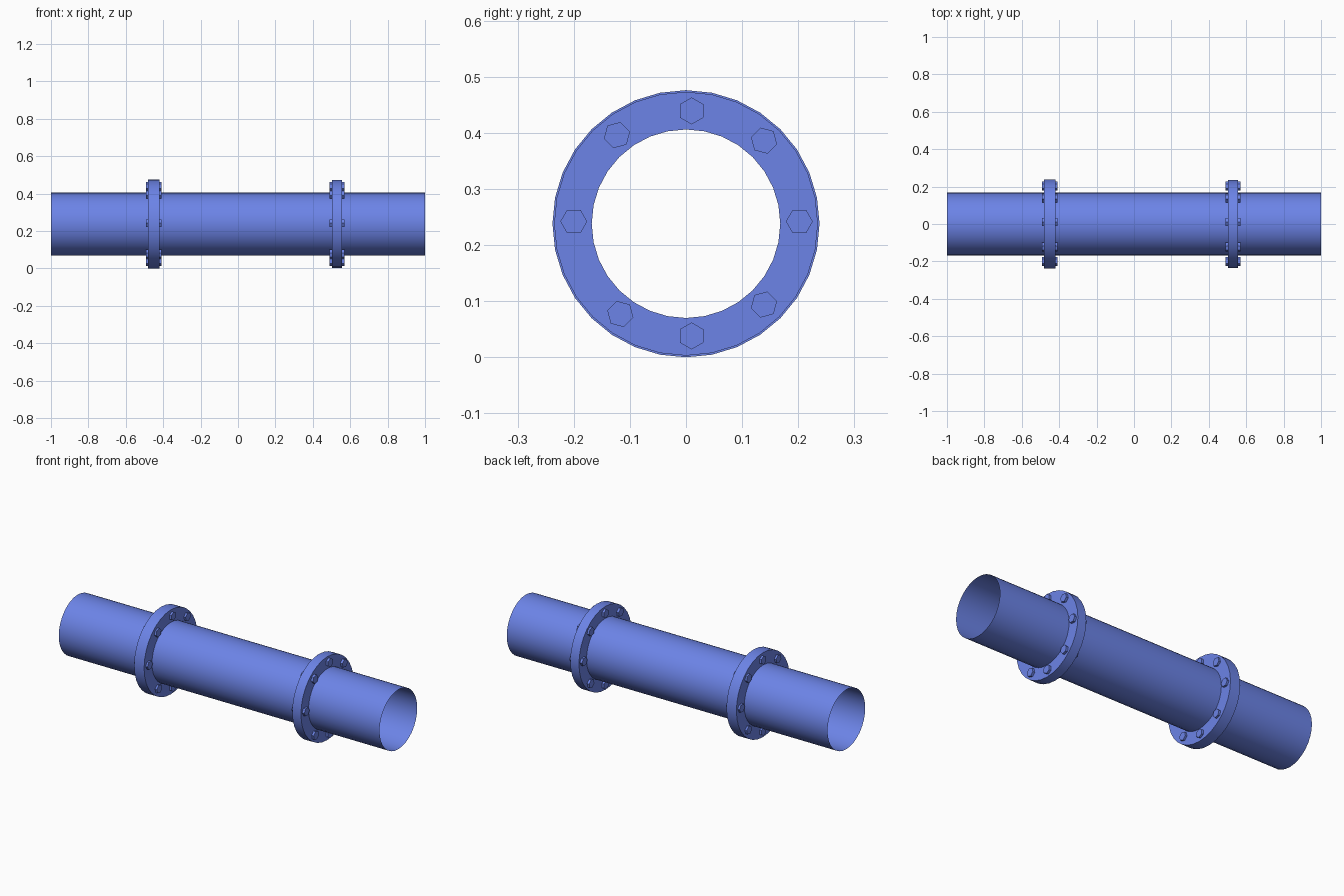
import bpy, bmesh, math
from mathutils import Matrix

if "Cube" in bpy.data.objects:
    bpy.data.objects.remove(bpy.data.objects["Cube"])

AXIS_Z = 0.238
SIDES = 32


def ring(bm, x, r, n):
    """Circle of n vertices around the x axis, first vertex at the top."""
    return [bm.verts.new((x, r * math.sin(2 * math.pi * i / n),
                          r * math.cos(2 * math.pi * i / n))) for i in range(n)]


def bridge(bm, a, b):
    n = len(a)
    for i in range(n):
        bm.faces.new((a[i], a[(i + 1) % n], b[(i + 1) % n], b[i]))


def finish(bm, name, location, smooth=True):
    bmesh.ops.recalc_face_normals(bm, faces=bm.faces)
    mesh = bpy.data.meshes.new(name)
    bm.to_mesh(mesh)
    bm.free()
    obj = bpy.data.objects.new(name, mesh)
    obj.location = location
    obj.data.materials.append(blue)
    bpy.context.collection.objects.link(obj)
    if smooth:
        bpy.ops.object.select_all(action='DESELECT')
        obj.select_set(True)
        bpy.context.view_layer.objects.active = obj
        bpy.ops.object.shade_smooth_by_angle(angle=math.radians(30))
    return obj


blue = bpy.data.materials.new("pipe_blue")
blue.diffuse_color = (0.15, 0.23, 0.8, 1)
blue.use_nodes = True
blue.node_tree.nodes["Principled BSDF"].inputs["Base Color"].default_value = blue.diffuse_color

# Open thin-walled pipe
bm = bmesh.new()
bridge(bm, ring(bm, -1, 0.168, SIDES), ring(bm, 1, 0.168, SIDES))
finish(bm, "pipe", (0, 0, AXIS_Z))

# Bolt centres (y, z) on the flange face
BOLTS = [(0.01, 0.439), (0.139, 0.386), (0.202, 0.242), (0.139, 0.094),
         (0.01, 0.038), (-0.117, 0.077), (-0.2, 0.242), (-0.123, 0.396)]


def flange(name, x, radius, half_width, bolt_half):
    # Flat collar with a square cross-section
    bm = bmesh.new()
    profile = [(-half_width, 0.168), (-half_width, radius),
               (half_width, radius), (half_width, 0.168)]
    loops = [ring(bm, px, r, SIDES) for px, r in profile]
    for i in range(4):
        bridge(bm, loops[i], loops[(i + 1) % 4])
    finish(bm, name, (x, 0, AXIS_Z))

    # Hexagonal bolts passing through the collar
    bm = bmesh.new()
    for i, (y, z) in enumerate(BOLTS):
        a = ring(bm, -bolt_half, 0.024, 6)
        b = ring(bm, bolt_half, 0.024, 6)
        bridge(bm, a, b)
        bm.faces.new(a)
        bm.faces.new(b)
        place = (Matrix.Translation((0, y, z - AXIS_Z))
                 @ Matrix.Rotation(-i * math.pi / 4, 4, 'X'))
        bmesh.ops.transform(bm, matrix=place, verts=a + b)
    finish(bm, name + "_bolts", (x, 0, AXIS_Z), smooth=False)


flange("left_flange", -0.45, 0.238, 0.031, 0.042)
flange("right_flange", 0.53, 0.235, 0.027, 0.040)
